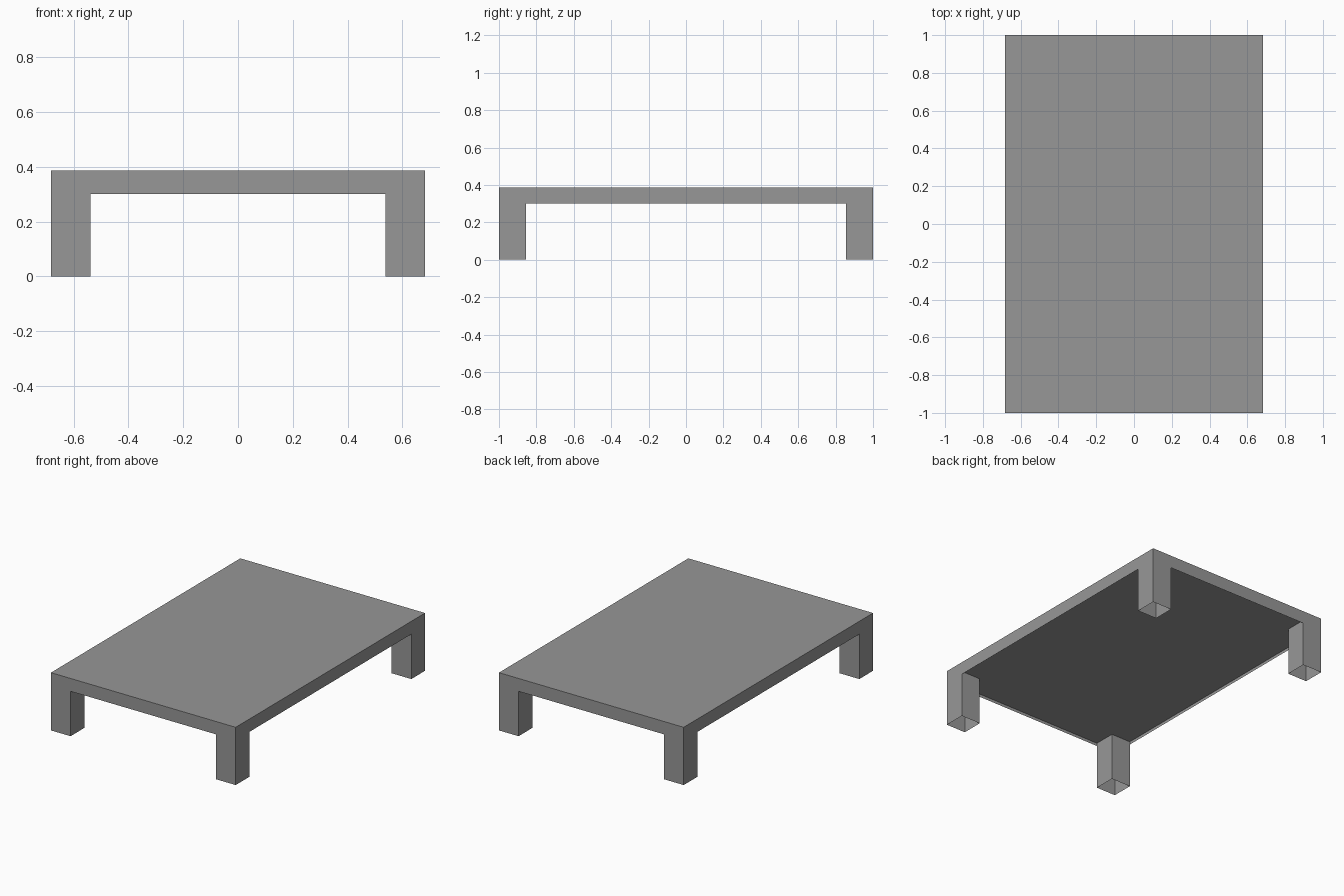
import bpy
import bmesh

cube = bpy.data.objects.get("Cube")
if cube:
    bpy.data.objects.remove(cube, do_unlink=True)

HALF_X, HALF_Y = 0.683, 1.0
TOP, APRON, PANEL = 0.386, 0.30, 0.32
LEG = 0.145

grey = bpy.data.materials.new("plain_grey")
grey.use_nodes = True
grey.diffuse_color = (0.31, 0.31, 0.31, 1)
grey.node_tree.nodes["Principled BSDF"].inputs["Base Color"].default_value = (0.31, 0.31, 0.31, 1)


def make_object(name, faces):
    """Build one flat-shaded object from a list of face corner loops."""
    bm = bmesh.new()
    for loop in faces:
        bm.faces.new([bm.verts.new(p) for p in loop])
    bmesh.ops.remove_doubles(bm, verts=bm.verts, dist=0.0001)
    mesh = bpy.data.meshes.new(name)
    bm.to_mesh(mesh)
    bm.free()
    mesh.materials.append(grey)
    obj = bpy.data.objects.new(name, mesh)
    bpy.context.collection.objects.link(obj)
    return obj


def arch(half):
    """Outline of one side: two legs joined by the apron."""
    inner = half - LEG
    return [(-half, 0), (-inner, 0), (-inner, APRON), (inner, APRON),
            (inner, 0), (half, 0), (half, TOP), (-half, TOP)]


def rectangle(z):
    return [(-HALF_X, -HALF_Y, z), (HALF_X, -HALF_Y, z),
            (HALF_X, HALF_Y, z), (-HALF_X, HALF_Y, z)]


# Table top and the four outer sides, with the legs cut from the same sheets
shell = [rectangle(TOP)]
for s in (1, -1):
    shell.append([(s * x, -s * HALF_Y, z) for x, z in arch(HALF_X)])
    shell.append([(s * HALF_X, s * y, z) for y, z in arch(HALF_Y)])
make_object("table_shell", shell)

# Recessed panel under the top
make_object("underside_panel", [rectangle(PANEL)[::-1]])

# Inner walls of each hollow leg
for sx, side in ((1, "left"), (-1, "right")):
    for sy, end in ((-1, "front"), (1, "back")):
        ox, oy = sx * HALF_X, sy * HALF_Y
        ix, iy = sx * (HALF_X - LEG), sy * (HALF_Y - LEG)
        walls = []
        for (ax, ay), (bx, by) in (((ix, oy), (ix, iy)), ((ix, iy), (ox, iy))):
            loop = [(ax, ay, 0), (bx, by, 0), (bx, by, PANEL), (ax, ay, PANEL)]
            walls.append(loop if sx * sy > 0 else loop[::-1])
        make_object(f"{end}_{side}_leg_inner", walls)
